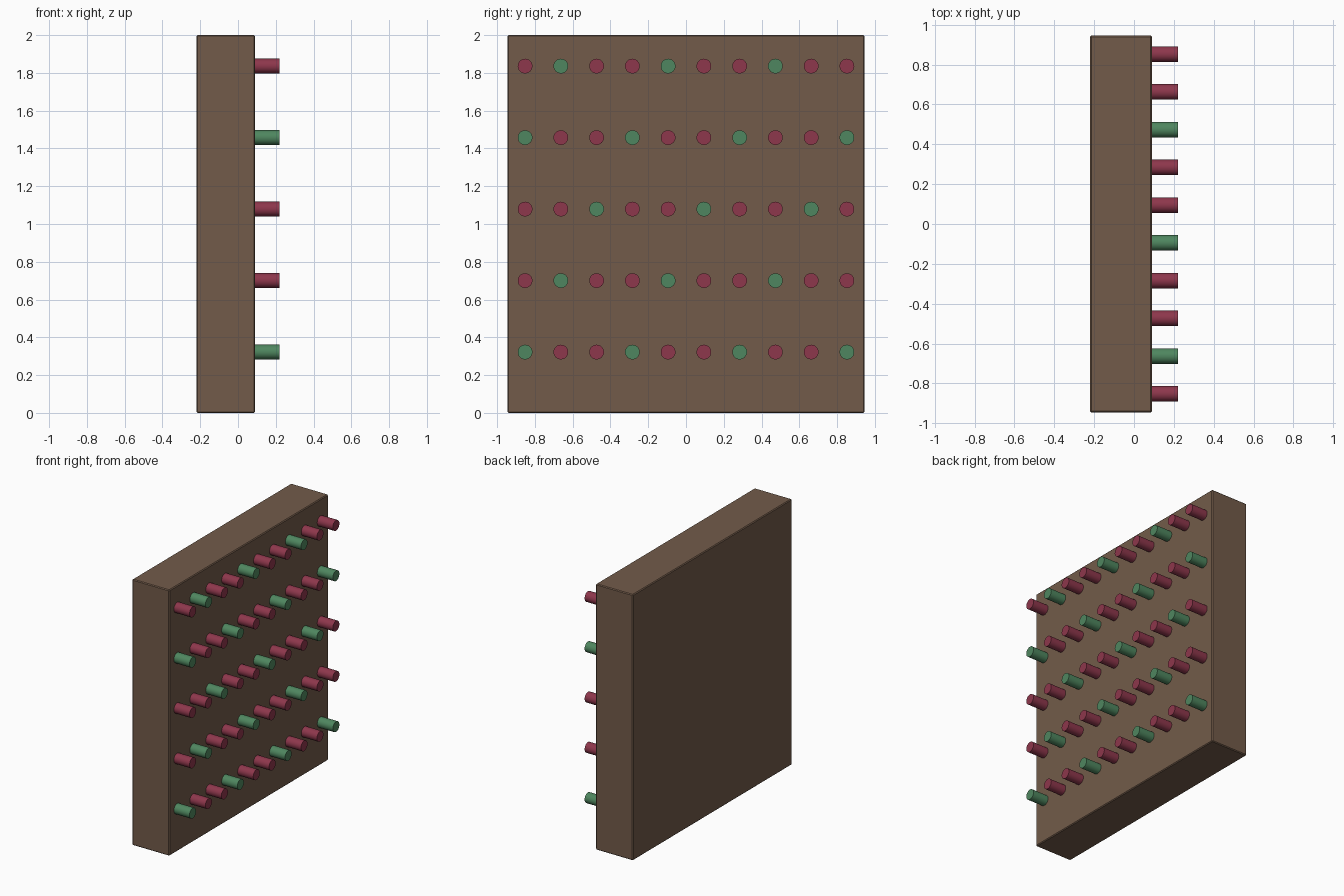
import bpy, math

cube = bpy.data.objects.get("Cube")
if cube:
    bpy.data.objects.remove(cube, do_unlink=True)


def make_material(name, rgb):
    mat = bpy.data.materials.new(name)
    mat.use_nodes = True
    colour = (*rgb, 1.0)
    mat.diffuse_color = colour
    mat.node_tree.nodes["Principled BSDF"].inputs["Base Color"].default_value = colour
    return mat


brown = make_material("brown", (0.17, 0.105, 0.068))
red = make_material("red", (0.27, 0.038, 0.072))
green = make_material("green", (0.078, 0.24, 0.115))

# Upright board with slightly softened edges
BACK, FACE, TIP = -0.22, 0.09, 0.22
bpy.ops.mesh.primitive_cube_add(size=1, location=((BACK + FACE) / 2, 0, 1))
board = bpy.context.object
board.name = "board"
board.scale = (FACE - BACK, 1.89, 2)
bpy.ops.object.transform_apply(location=False, rotation=False, scale=True)
board.data.materials.append(brown)
bevel = board.modifiers.new("soft_edges", 'BEVEL')
bevel.width = 0.006
bevel.segments = 1

# Grid of pegs: every third is green, stepping one column along per row
ROWS, COLUMNS, RADIUS = 5, 10, 0.039
SINK = 0.02
for row in range(ROWS):
    for column in range(COLUMNS):
        y = (column - (COLUMNS - 1) / 2) * 0.1893
        z = 0.322 + row * 0.3785
        bpy.ops.mesh.primitive_cylinder_add(
            vertices=24, radius=RADIUS, depth=TIP - FACE + SINK,
            location=((TIP + FACE - SINK) / 2, y, z),
            rotation=(0, math.pi / 2, 0))
        peg = bpy.context.object
        peg.name = f"peg_row{row + 1}_column{column + 1}"
        peg.data.materials.append(green if column % 3 == row % 3 else red)
        bpy.ops.object.shade_smooth_by_angle(angle=math.radians(40))
